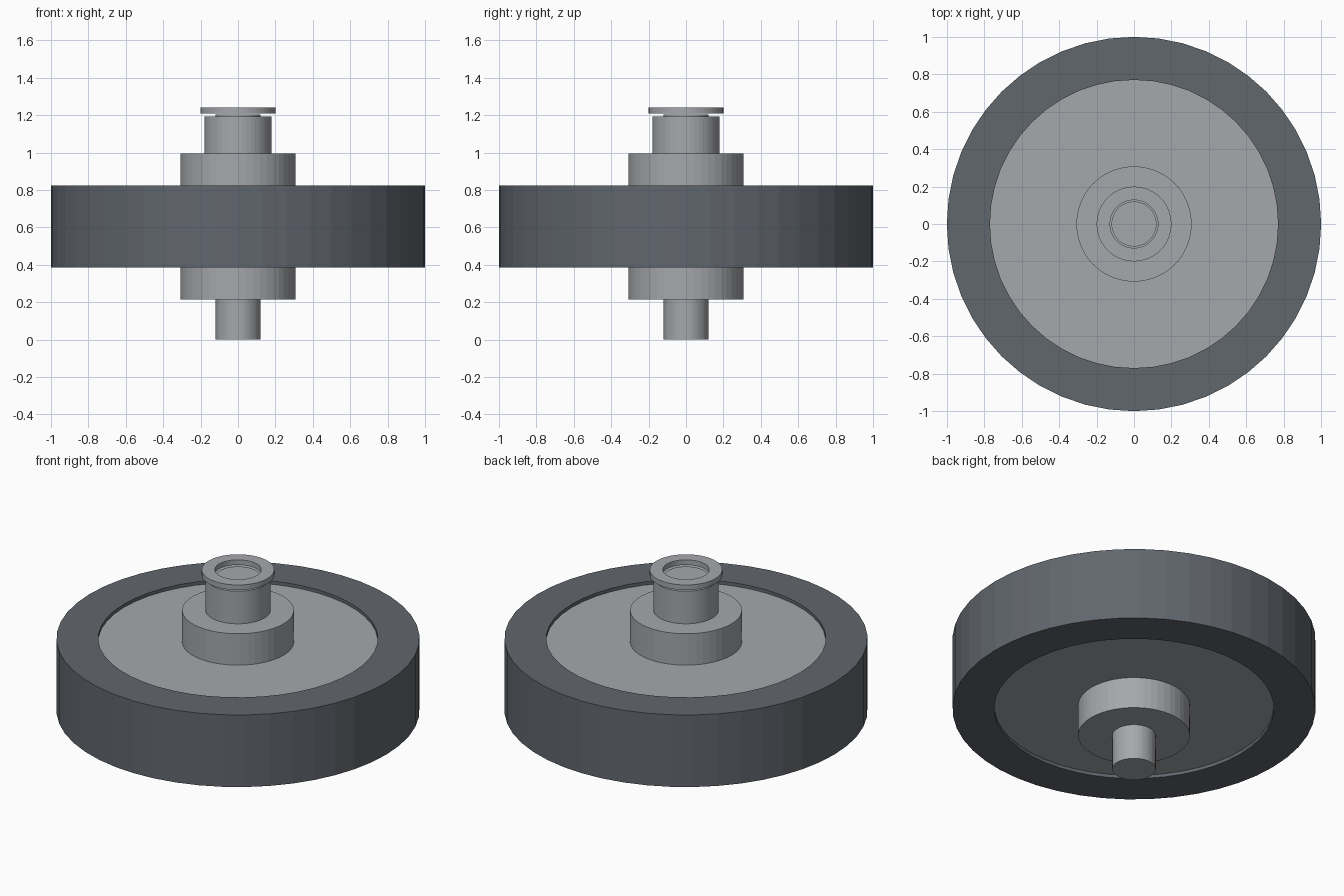
import bpy
import bmesh
import math

cube = bpy.data.objects.get("Cube")
if cube:
    bpy.data.objects.remove(cube, do_unlink=True)


def make_material(name, rgb):
    mat = bpy.data.materials.new(name)
    mat.use_nodes = True
    mat.diffuse_color = (*rgb, 1)
    mat.node_tree.nodes["Principled BSDF"].inputs["Base Color"].default_value = (*rgb, 1)
    return mat


rubber = make_material("dark rubber", (0.12, 0.135, 0.155))
steel = make_material("grey steel", (0.38, 0.39, 0.41))


def lathe(name, mat, bottom, top, radius, bore=0.0, sides=48):
    """Flat-faced cylinder about z, or a ring when it has a bore."""
    bm = bmesh.new()

    def circle(r, z):
        return [bm.verts.new((r * math.sin(i * math.tau / sides),
                              r * math.cos(i * math.tau / sides), z))
                for i in range(sides)]

    loops = [circle(radius, bottom), circle(radius, top)]
    if bore:
        loops += [circle(bore, top), circle(bore, bottom)]
        pairs = zip(loops, loops[1:] + loops[:1])
    else:
        bm.faces.new(loops[0])
        bm.faces.new(loops[1])
        pairs = [(loops[0], loops[1])]
    for a, b in pairs:
        for i in range(sides):
            j = (i + 1) % sides
            bm.faces.new((a[i], a[j], b[j], b[i]))
    bmesh.ops.recalc_face_normals(bm, faces=bm.faces)
    mesh = bpy.data.meshes.new(name)
    bm.to_mesh(mesh)
    bm.free()
    mesh.materials.append(mat)
    obj = bpy.data.objects.new(name, mesh)
    bpy.context.collection.objects.link(obj)
    return obj


# Wheel: tyre ring with a slightly recessed disc and a hub through both sides
lathe("tyre", rubber, 0.385, 0.823, 1.0, bore=0.77)
lathe("wheel_disc", steel, 0.405, 0.803, 0.77)
lathe("hub", steel, 0.214, 0.994, 0.308)

# Axle, spacer collar and loose retaining washer
lathe("axle", steel, 0.0, 1.203, 0.12)
lathe("spacer_collar", steel, 0.994, 1.192, 0.179, bore=0.12)
lathe("washer", steel, 1.209, 1.24, 0.2, bore=0.128)
